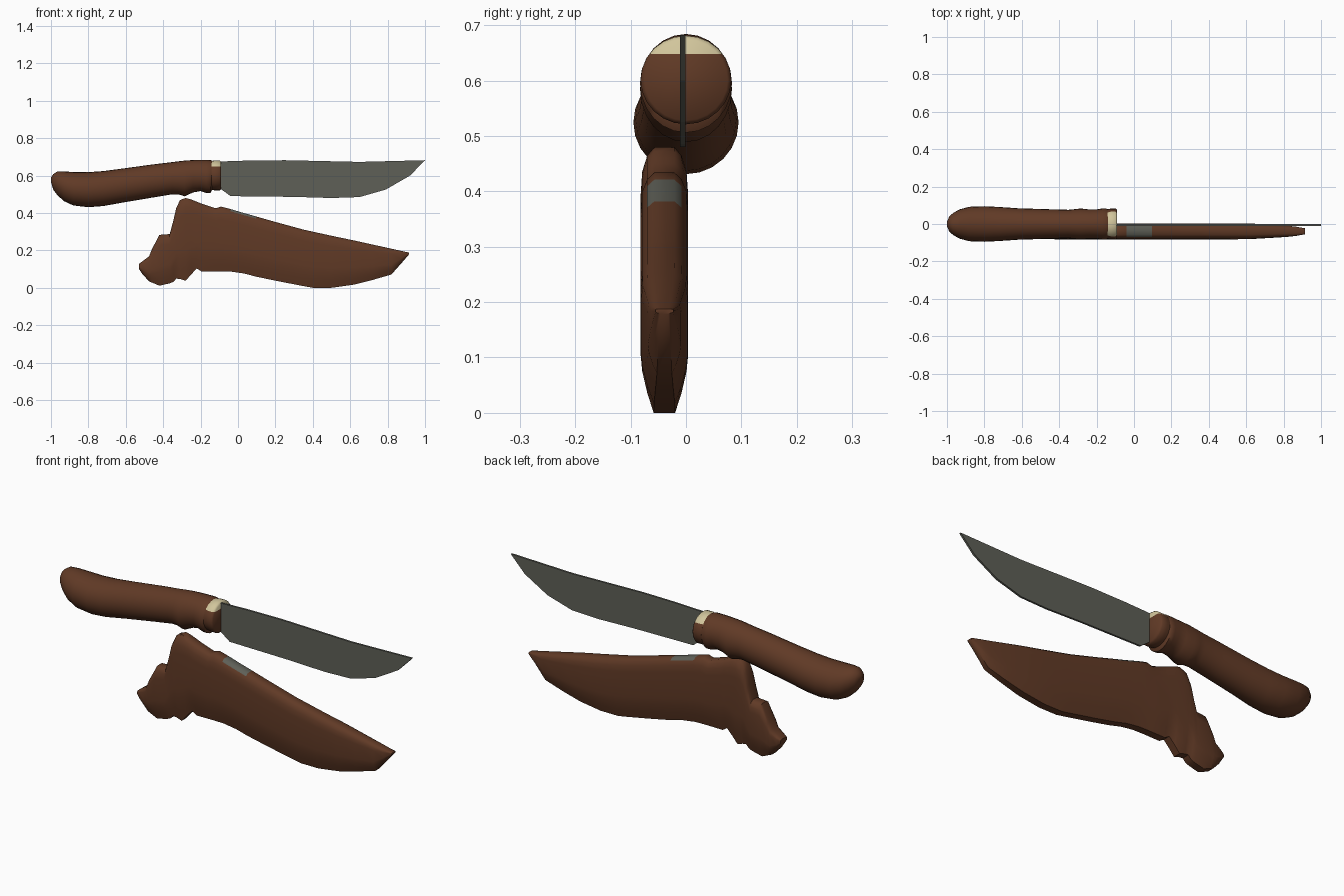
import bpy, bmesh, math


def material(name, rgb):
    m = bpy.data.materials.new(name)
    m.diffuse_color = (*rgb, 1)
    return m


BROWN = material("brown leather", (0.118, 0.042, 0.019))
STEEL = material("dark steel", (0.112, 0.115, 0.095))
CREAM = material("cream bone", (0.64, 0.56, 0.33))


def finish(name, bm, mats, angle=40):
    bmesh.ops.recalc_face_normals(bm, faces=bm.faces)
    me = bpy.data.meshes.new(name)
    bm.to_mesh(me)
    bm.free()
    ob = bpy.data.objects.new(name, me)
    bpy.context.collection.objects.link(ob)
    for m in mats:
        me.materials.append(m)
    bpy.ops.object.select_all(action='DESELECT')
    ob.select_set(True)
    bpy.context.view_layer.objects.active = ob
    if angle:
        bpy.ops.object.shade_smooth_by_angle(angle=math.radians(angle))
    return ob


def loft(stations, section, y0=0.0):
    """Skin closed sections along x; station = (x, z bottom, z top, half width)."""
    bm = bmesh.new()
    rings = [[bm.verts.new((x, y0 + w * u, zb + (zt - zb) * t)) for u, t in section]
             for x, zb, zt, w in stations]
    n = len(section)
    for a, b in zip(rings, rings[1:]):
        for i in range(n):
            j = (i + 1) % n
            bm.faces.new((a[i], a[j], b[j], b[i]))
    bm.faces.new(rings[0])
    bm.faces.new(rings[-1])
    return bm


def cut(bm, co, no):
    bmesh.ops.bisect_plane(bm, geom=bm.verts[:] + bm.edges[:] + bm.faces[:],
                           plane_co=co, plane_no=no)


circle = [(math.cos(i * math.tau / 24), 0.5 + 0.5 * math.sin(i * math.tau / 24))
          for i in range(24)]

# Handle: rounded grip with finger bumps underneath
handle = loft([
    (-1.0, 0.565, 0.59, 0.012), (-0.988, 0.525, 0.607, 0.04), (-0.966, 0.495, 0.622, 0.06),
    (-0.93, 0.463, 0.622, 0.079), (-0.88, 0.44, 0.619, 0.092), (-0.80, 0.431, 0.618, 0.095),
    (-0.72, 0.437, 0.624, 0.091), (-0.62, 0.455, 0.637, 0.084), (-0.46, 0.482, 0.659, 0.079),
    (-0.35, 0.500, 0.672, 0.076), (-0.32, 0.500, 0.676, 0.079), (-0.285, 0.489, 0.680, 0.083),
    (-0.24, 0.510, 0.683, 0.078), (-0.20, 0.517, 0.684, 0.078), (-0.17, 0.507, 0.684, 0.083),
    (-0.148, 0.506, 0.683, 0.083), (-0.138, 0.525, 0.678, 0.076)], circle)
finish("handle", handle, [BROWN], 50)

# Collar: cream inlay across its top
collar = loft([(-0.142, 0.523, 0.678, 0.079), (-0.125, 0.521, 0.681, 0.082),
               (-0.098, 0.521, 0.681, 0.082), (-0.09, 0.528, 0.674, 0.075)], circle)
cut(collar, (0, 0, 0.648), (0, 0, 1))
for f in collar.faces:
    f.material_index = int(f.calc_center_median().z > 0.648)
finish("collar", collar, [BROWN, CREAM], 50)

# Blade: flat plate with a clipped point
outline = [(-0.10, 0.675), (0.05, 0.680), (0.25, 0.682), (0.65, 0.673), (1.0, 0.682),
           (0.92, 0.600), (0.79, 0.525), (0.65, 0.485), (0.50, 0.480), (0.30, 0.486),
           (-0.04, 0.490), (-0.09, 0.527), (-0.10, 0.535)]
blade = bmesh.new()
face = blade.faces.new([blade.verts.new((x, -0.0105, z)) for x, z in outline])
back = bmesh.ops.extrude_face_region(blade, geom=[face])
bmesh.ops.translate(blade, vec=(0, 0.01, 0),
                    verts=[v for v in back["geom"] if isinstance(v, bmesh.types.BMVert)])
finish("blade", blade, [STEEL], 0)

# Sheath: flat pouch, thinned toward the lower edge, with a lumpy strap end
half = [(0.45, 0.0), (0.72, 0.13), (0.93, 0.27), (1.0, 0.38), (1.0, 0.80),
        (0.93, 0.90), (0.72, 0.965), (0.42, 1.0)]
pouch_section = half + [(-u, t) for u, t in reversed(half)]
sheath = loft([
    (-0.53, 0.105, 0.130, 0.026), (-0.51, 0.075, 0.145, 0.033), (-0.475, 0.037, 0.172, 0.038),
    (-0.46, 0.031, 0.210, 0.040), (-0.42, 0.014, 0.286, 0.043), (-0.365, 0.027, 0.290, 0.043),
    (-0.345, 0.035, 0.365, 0.043), (-0.33, 0.052, 0.430, 0.043), (-0.31, 0.050, 0.472, 0.043),
    (-0.28, 0.040, 0.483, 0.043), (-0.25, 0.075, 0.475, 0.043), (-0.22, 0.106, 0.463, 0.043),
    (-0.195, 0.090, 0.453, 0.043), (-0.12, 0.091, 0.428, 0.043), (-0.09, 0.091, 0.437, 0.043),
    (-0.04, 0.090, 0.424, 0.043), (0.03, 0.080, 0.403, 0.043), (0.095, 0.063, 0.385, 0.043),
    (0.20, 0.041, 0.355, 0.043), (0.35, 0.012, 0.314, 0.043), (0.40, 0.003, 0.303, 0.043),
    (0.50, 0.003, 0.281, 0.043), (0.62, 0.020, 0.256, 0.042), (0.72, 0.045, 0.234, 0.036),
    (0.82, 0.074, 0.212, 0.030), (0.87, 0.130, 0.201, 0.024), (0.915, 0.182, 0.191, 0.016)],
    pouch_section, -0.039)
# lowest edge sits on the ground
low = min(v.co.z for v in sheath.verts)
bmesh.ops.translate(sheath, vec=(0, 0, -low), verts=sheath.verts)
# Steel fitting on the upper edge of the sheath
sheath.normal_update()
bmesh.ops.recalc_face_normals(sheath, faces=sheath.faces)
for f in sheath.faces:
    c = f.calc_center_median()
    f.material_index = int(-0.04 < c.x < 0.095 and f.normal.z > 0.4)
finish("sheath", sheath, [BROWN, STEEL], 45)
